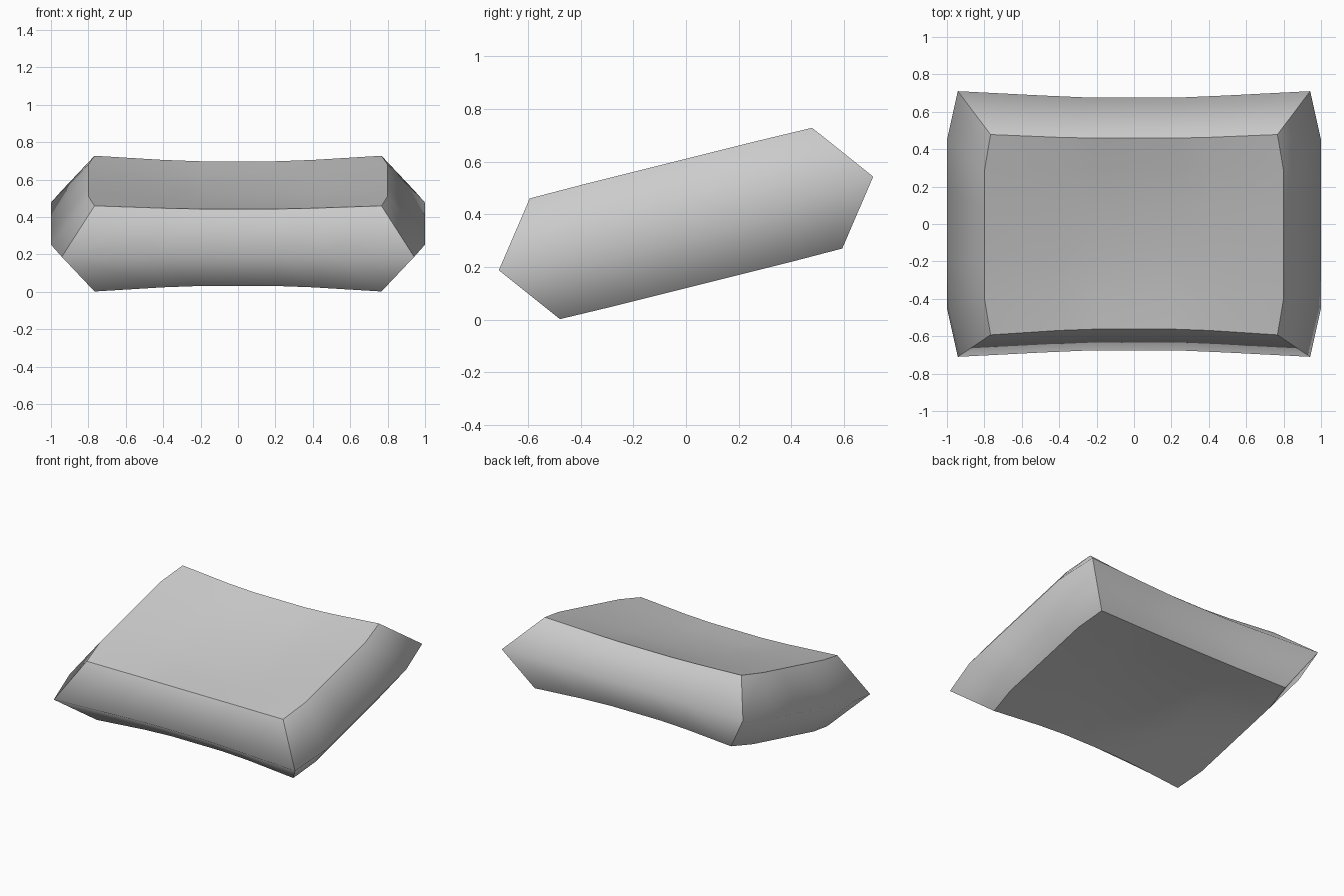
import bpy, bmesh, math
from mathutils import Matrix

if "Cube" in bpy.data.objects:
    bpy.data.objects.remove(bpy.data.objects["Cube"])

TILT = math.atan(0.25)
CENTRE_Z = 0.365
DISH = 0.04      # extra sink of each cap at its middle

# Quarter outlines (x, y, height): side points, corner, then in along the waisted edge
BELT = [(1.0, 0.18, 0), (1.0, 0.463, 0), (0.942, 0.732, 0), (0.49, 0.708, 0), (0.22, 0.696, 0)]
CAP = [(0.80, 0.15, 0.238), (0.80, 0.35, 0.238), (0.767, 0.552, 0.236),
       (0.40, 0.532, 0.218), (0.20, 0.526, 0.212)]
CORNERS = (2, 7, 12, 17)


def ring(bm, quarter, up=1):
    """Mirror a quarter outline into a closed loop of vertices."""
    loop = []
    for sx, sy, order in ((1, 1, 1), (-1, 1, -1), (-1, -1, 1), (1, -1, -1)):
        loop += [bm.verts.new((sx * x, sy * y, up * z)) for x, y, z in quarter[::order]]
    return loop


def dished_cap(bm, loop, up):
    """Fill a loop with a gently sunken grid."""
    rows = [[loop[i] for i in range(7, 1, -1)]]
    for left, right, y in ((8, 1, 0.35), (9, 0, 0.15), (10, 19, -0.15), (11, 18, -0.35)):
        inner = []
        for x, rim in ((-0.4, 0.218), (-0.2, 0.212), (0.2, 0.212), (0.4, 0.218)):
            sink = DISH * (1 - (x / 0.8) ** 2) * (1 - (y / 0.53) ** 2)
            inner.append(bm.verts.new((x, y, up * (rim - sink))))
        rows.append([loop[left]] + inner + [loop[right]])
    rows.append([loop[i] for i in range(12, 18)])
    for a, b in zip(rows, rows[1:]):
        for k in range(5):
            bm.faces.new((a[k], b[k], b[k + 1], a[k + 1]))


# Cushion: two dished caps joined to a wider belt
bm = bmesh.new()
belt = ring(bm, BELT)
n = len(belt)
sharp = []
for up in (1, -1):
    cap = ring(bm, CAP, up)
    for i in range(n):
        j = (i + 1) % n
        bm.faces.new((belt[i], belt[j], cap[j], cap[i]))
        sharp.append((cap[i], cap[j]))
    sharp += [(belt[i], cap[i]) for i in CORNERS]
    dished_cap(bm, cap, up)

bmesh.ops.recalc_face_normals(bm, faces=bm.faces[:])

# Smooth belt and caps, crisp cap borders and corner seams
for f in bm.faces:
    f.smooth = True
for a, b in sharp:
    bm.edges.get((a, b)).smooth = False

# Lean the cushion back and stand it on the ground
bm.transform(Matrix.Translation((0, 0, CENTRE_Z)) @ Matrix.Rotation(TILT, 4, 'X'))
mesh = bpy.data.meshes.new("cushion")
bm.to_mesh(mesh)
bm.free()
cushion = bpy.data.objects.new("cushion", mesh)
bpy.context.collection.objects.link(cushion)
